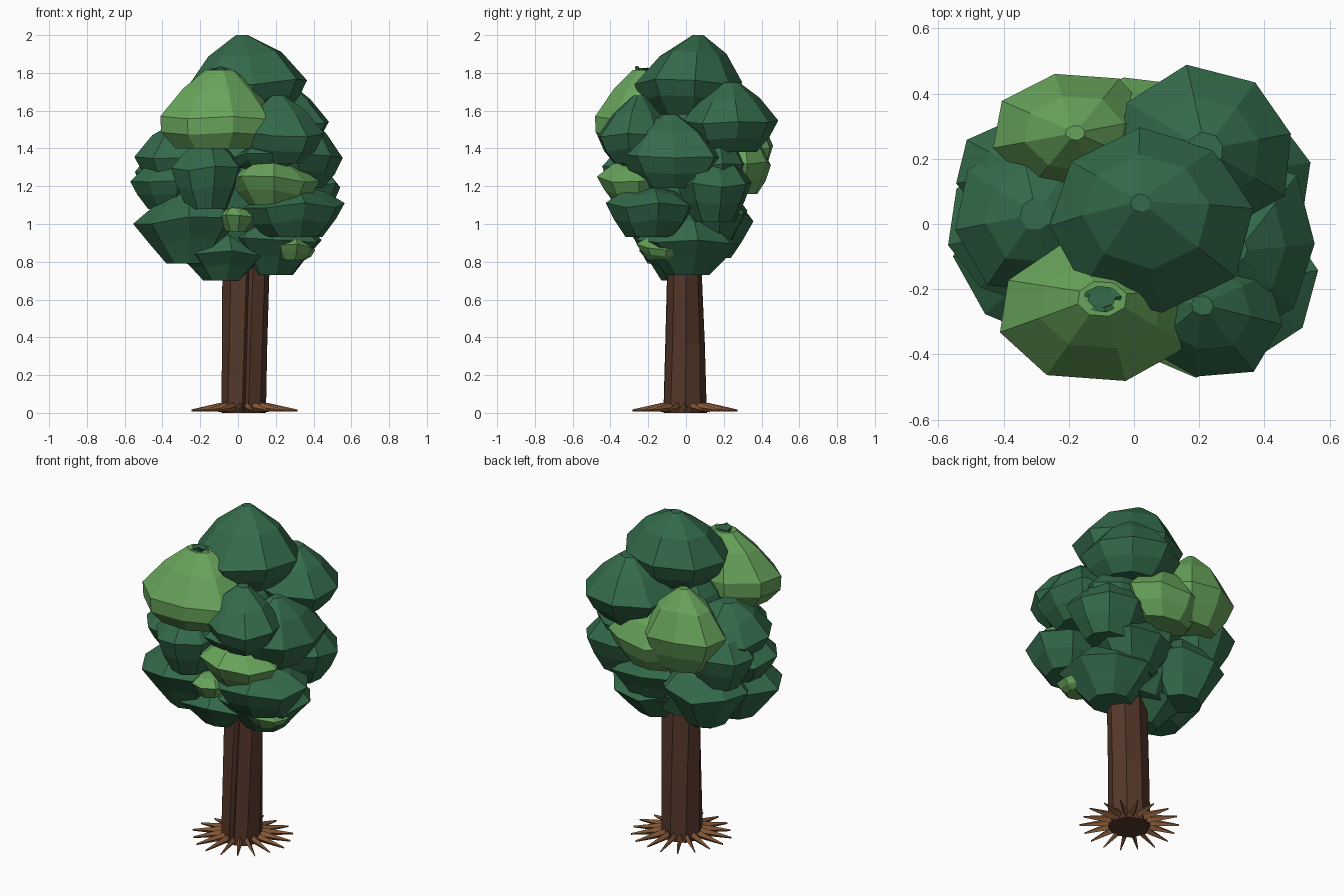
import bpy
import bmesh
import math
import random
from mathutils import Vector

random.seed(4)
cube = bpy.data.objects.get("Cube")
if cube:
    bpy.data.objects.remove(cube, do_unlink=True)


def material(name, rgb):
    m = bpy.data.materials.new(name)
    m.use_nodes = True
    m.diffuse_color = (*rgb, 1)
    m.node_tree.nodes["Principled BSDF"].inputs["Base Color"].default_value = (*rgb, 1)
    return m


DARK = material("dark green", (0.034, 0.146, 0.069))
LIGHT = material("light green", (0.138, 0.37, 0.105))
BARK = material("bark brown", (0.09, 0.038, 0.023))
ROOT = material("root brown", (0.24, 0.1, 0.04))


def finish(bm, name, mat):
    bmesh.ops.recalc_face_normals(bm, faces=bm.faces)
    mesh = bpy.data.meshes.new(name)
    bm.to_mesh(mesh)
    bm.free()
    mesh.materials.append(mat)
    obj = bpy.data.objects.new(name, mesh)
    bpy.context.collection.objects.link(obj)
    return obj


def skin(bm, rings):
    """Bridge successive vertex loops and close both ends."""
    loops = [[bm.verts.new(p) for p in ring] for ring in rings]
    n = len(loops[0])
    for a, b in zip(loops, loops[1:]):
        for i in range(n):
            j = (i + 1) % n
            bm.faces.new((a[i], a[j], b[j], b[i]))
    bm.faces.new(loops[0])
    bm.faces.new(loops[-1])


def clump(name, mat, x, y, rx, ry, peak, rim, base, lean=(0, 0), turn=0.2,
          cap=0.12, foot=0.55, sides=8):
    """Faceted leaf dome: blunt peak, wide rim, tapered underside."""
    wobble = [random.uniform(0.95, 1.06) for _ in range(sides)]
    lift = [random.uniform(-0.02, 0.02) for _ in range(sides)]
    up, down = peak - rim, rim - base
    # radius, height, share of the lean
    profile = [(cap, peak, 1), (0.62, rim + 0.6 * up, 0.5), (1, rim, 0),
               (0.3 + 0.95 * foot, rim - 0.5 * down, 0), (foot, base, 0)]
    rings = []
    for k, (r, z, share) in enumerate(profile):
        ring = []
        for i in range(sides):
            a = turn + math.tau * i / sides
            w = r * wobble[i]
            dz = lift[i] if 0 < k < 4 else 0
            ring.append((x + lean[0] * share + rx * w * math.cos(a),
                         y + lean[1] * share + ry * w * math.sin(a), z + dz))
        rings.append(ring)
    bm = bmesh.new()
    skin(bm, rings)
    return finish(bm, name, mat)


# Crown, upper tier
clump("crown_top", DARK, 0.05, 0.02, 0.325, 0.28, 2.0, 1.75, 1.58,
      lean=(-0.03, 0.045), turn=0.1, cap=0.1, foot=0.6)
clump("front_light_clump", LIGHT, -0.12, -0.27, 0.31, 0.215, 1.815, 1.57, 1.4,
      lean=(0.02, 0.04), turn=0.3, cap=0.25, foot=0.72)
clump("front_light_tuft", DARK, -0.1, -0.23, 0.06, 0.04, 1.825, 1.822, 1.75, cap=0.7)
clump("back_light_clump", LIGHT, -0.18, 0.28, 0.26, 0.19, 1.67, 1.41, 1.2, turn=0.25)
clump("back_low_light_clump", LIGHT, 0.02, 0.29, 0.27, 0.17, 1.52, 1.33, 1.16)
clump("back_left_upper_clump", DARK, 0.22, 0.23, 0.28, 0.25, 1.75, 1.55, 1.38, cap=0.2)
clump("front_left_upper_clump", DARK, 0.23, -0.27, 0.23, 0.21, 1.68, 1.48, 1.32,
      lean=(-0.02, 0.02), turn=0.6, cap=0.15)

# Crown, middle tier
clump("left_middle_clump", DARK, 0.32, -0.06, 0.24, 0.28, 1.58, 1.36, 1.19,
      lean=(0, -0.02), turn=0.0)
clump("right_upper_clump", DARK, -0.3, 0.03, 0.26, 0.25, 1.53, 1.34, 1.17, cap=0.2)
clump("right_back_clump", DARK, -0.33, 0.16, 0.21, 0.17, 1.44, 1.27, 1.08)
clump("right_middle_clump", DARK, -0.36, -0.02, 0.21, 0.22, 1.35, 1.22, 1.08, cap=0.25)
clump("front_middle_clump", DARK, -0.16, -0.24, 0.19, 0.2, 1.43, 1.29, 1.08, cap=0.25)
clump("front_small_clump", DARK, 0.14, -0.26, 0.18, 0.15, 1.43, 1.36, 1.29)
clump("front_low_light_clump", LIGHT, 0.19, -0.25, 0.24, 0.21, 1.35, 1.24, 1.1, turn=0.0)
clump("back_middle_clump", DARK, 0.2, 0.16, 0.26, 0.17, 1.5, 1.33, 1.14)
clump("left_low_clump", DARK, 0.31, 0.15, 0.24, 0.2, 1.37, 1.2, 1.01)

# Crown, lower tier
clump("left_front_low_clump", DARK, 0.3, -0.19, 0.27, 0.24, 1.2, 1.1, 0.93)
clump("right_low_clump", DARK, -0.26, -0.1, 0.29, 0.26, 1.18, 1.02, 0.79,
      turn=0.0, cap=0.3, foot=0.4)
clump("back_right_low_clump", DARK, -0.23, 0.14, 0.26, 0.21, 1.2, 1.03, 0.82, foot=0.45)
clump("back_left_low_clump", DARK, 0.13, 0.15, 0.26, 0.18, 1.2, 1.05, 0.88, foot=0.45)
clump("bottom_left_clump", DARK, 0.18, 0.01, 0.27, 0.28, 1.08, 0.91, 0.73, foot=0.42)
clump("bottom_right_clump", DARK, -0.08, -0.05, 0.25, 0.21, 1.0, 0.84, 0.7, foot=0.4)
clump("front_tuft_light_clump", LIGHT, -0.01, -0.24, 0.1, 0.14, 1.09, 1.03, 0.96)
clump("bottom_tuft_light_clump", LIGHT, 0.29, -0.13, 0.12, 0.13, 0.93, 0.88, 0.81)
clump("crown_core", DARK, 0, 0, 0.32, 0.28, 1.7, 1.25, 0.8)

# Trunk with a pinched fold down the front, slightly twisted
rings = []
for z, cx, cy, rx, ry, twist in ((0.0, 0.03, -0.005, 0.118, 0.115, 0),
                                 (0.36, 0.035, -0.005, 0.12, 0.105, 0.05),
                                 (0.95, 0.045, -0.01, 0.128, 0.085, 0.12)):
    ring = []
    for deg in (0, 45, 90, 135, 180, 225, 266, 274, 282, 318):
        a = math.radians(deg) + twist
        r = 0.8 if deg == 274 else 1
        ring.append((cx + rx * r * math.cos(a), cy + ry * r * math.sin(a), z))
    rings.append(ring)
bm = bmesh.new()
skin(bm, rings)
finish(bm, "trunk", BARK)

# Roots: a ring of thin tapering spikes
bm = bmesh.new()
count = 18
for i in range(count):
    a = math.tau * i / count
    out = Vector((math.cos(a), math.sin(a), 0))
    side = Vector((-out.y, out.x, 0))
    start = Vector((0.03, -0.005, 0))
    reach = random.uniform(0.262, 0.285)
    rings = []
    for r, w, low, high in ((0.06, 0.012, 0.006, 0.06), (0.13, 0.015, 0.006, 0.052),
                            (reach, 0.003, 0.008, 0.018)):
        p = start + out * r
        rings.append([p + side * w + Vector((0, 0, (low + high) / 2)),
                      p + Vector((0, 0, high)),
                      p - side * w + Vector((0, 0, (low + high) / 2)),
                      p + Vector((0, 0, low))])
    skin(bm, rings)
finish(bm, "roots", ROOT)
